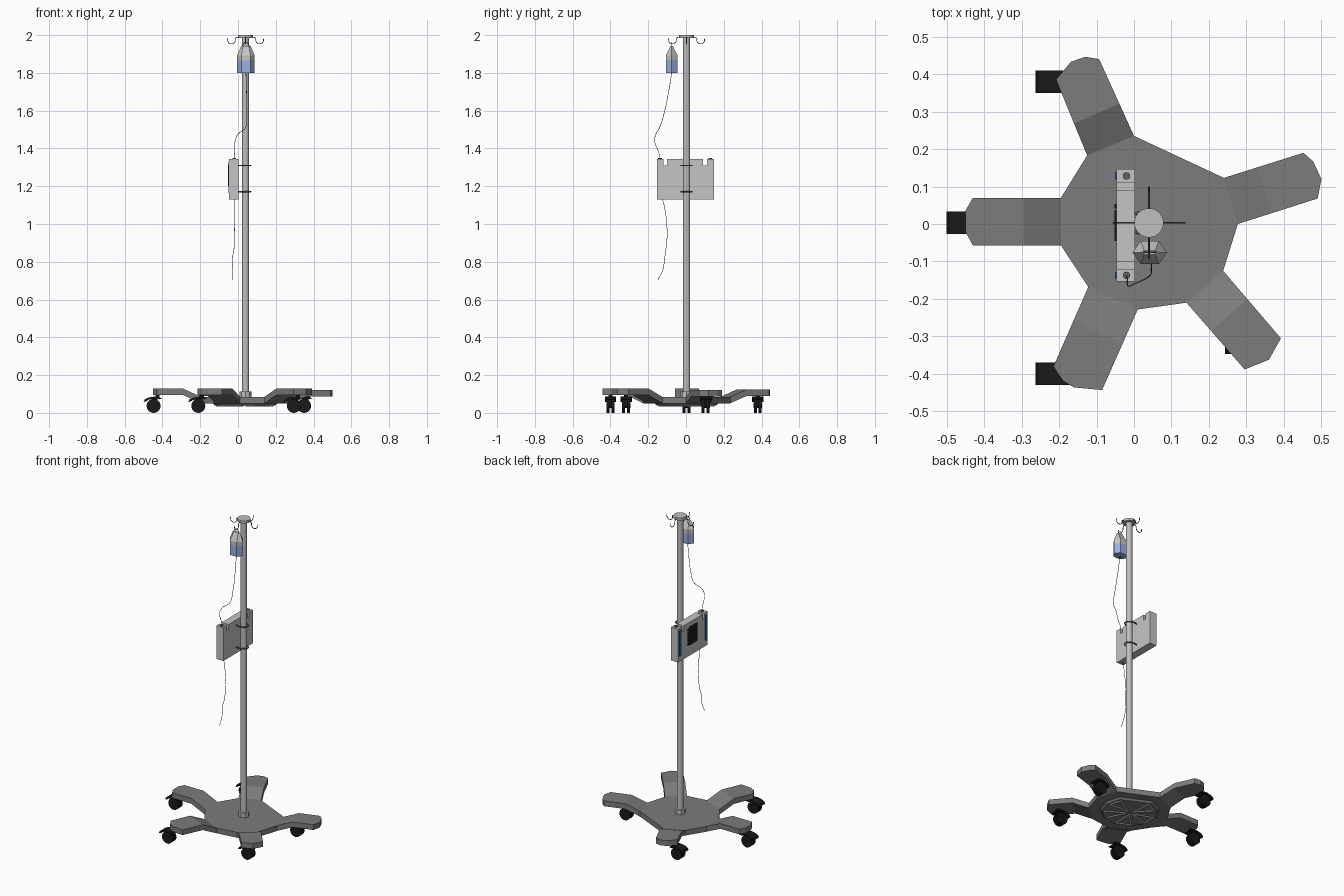
import bpy, bmesh, math
from mathutils import Vector

cube = bpy.data.objects.get("Cube")
if cube:
    bpy.data.objects.remove(cube, do_unlink=True)


def material(name, r, g, b):
    m = bpy.data.materials.new(name)
    m.use_nodes = True
    m.diffuse_color = (r, g, b, 1)
    node = next(n for n in m.node_tree.nodes if n.type == 'BSDF_PRINCIPLED')
    node.inputs["Base Color"].default_value = (r, g, b, 1)
    return m


DARK = material("dark grey", .2, .2, .2)
STEEL = material("steel grey", .52, .52, .52)
SHELL = material("light grey", .56, .56, .56)
BLACK = material("black", .01, .01, .01)
FLUID = material("pale blue", .33, .43, .75)
BLUE = material("deep blue", .02, .09, .38)
WIRE = material("wire grey", .12, .12, .12)


def finish(name, bm, *mats):
    bmesh.ops.recalc_face_normals(bm, faces=bm.faces)
    mesh = bpy.data.meshes.new(name)
    bm.to_mesh(mesh)
    bm.free()
    for m in mats:
        mesh.materials.append(m)
    ob = bpy.data.objects.new(name, mesh)
    bpy.context.collection.objects.link(ob)
    return ob


def smooth(ob):
    bpy.ops.object.select_all(action='DESELECT')
    ob.select_set(True)
    bpy.context.view_layer.objects.active = ob
    bpy.ops.object.shade_smooth_by_angle()


def loft(name, rings, *mats):
    """Closed skin through rings of equal point count."""
    bm = bmesh.new()
    rows = [[bm.verts.new(p) for p in ring] for ring in rings]
    n = len(rows[0])
    for a, b in zip(rows, rows[1:]):
        for i in range(n):
            bm.faces.new((a[i], a[(i + 1) % n], b[(i + 1) % n], b[i]))
    bm.faces.new(rows[0])
    bm.faces.new(rows[-1])
    return finish(name, bm, *mats)


def cylinder(name, center, radius, length, mat, axis='z', sides=24):
    c, rings = Vector(center), []
    for h in (-length / 2, length / 2):
        ring = []
        for i in range(sides):
            t = 2 * math.pi * i / sides
            u, v = radius * math.cos(t), radius * math.sin(t)
            ring.append(c + Vector((u, v, h) if axis == 'z' else (u, h, v)))
        rings.append(ring)
    ob = loft(name, rings, mat)
    smooth(ob)
    return ob


def box(name, lo, hi, mat):
    return loft(name, [[(x, y, z) for x, y in ((lo[0], lo[1]), (hi[0], lo[1]), (hi[0], hi[1]), (lo[0], hi[1]))]
                       for z in (lo[2], hi[2])], mat)


def wire(name, points, radius, mat, closed=False):
    cu = bpy.data.curves.new(name, 'CURVE')
    cu.dimensions = '3D'
    cu.bevel_depth, cu.bevel_resolution = radius, 1
    cu.resolution_u, cu.use_fill_caps = 6, True
    sp = cu.splines.new('BEZIER')
    sp.bezier_points.add(len(points) - 1)
    for bp, p in zip(sp.bezier_points, points):
        bp.co = p
        bp.handle_left_type = bp.handle_right_type = 'AUTO'
    sp.use_cyclic_u = closed
    cu.materials.append(mat)
    ob = bpy.data.objects.new(name, cu)
    bpy.context.collection.objects.link(ob)
    bpy.ops.object.select_all(action='DESELECT')
    ob.select_set(True)
    bpy.context.view_layer.objects.active = ob
    bpy.ops.object.convert(target='MESH')


# Star base: hub outline, each pair of points is the root of one arm
hub = [(-.195, .07), (-.195, -.057), (-.122, -.168), (.01, -.228), (.14, -.21),
       (.238, -.125), (.277, 0), (.24, .123), (0, .235), (-.125, .183)]
tips = [[(-.43, .07), (-.45, .035), (-.45, -.02), (-.43, -.057)],
        [(-.215, -.38), (-.19, -.418), (-.16, -.436), (-.085, -.443)],
        [(.295, -.388), (.36, -.362), (.392, -.305)],
        [(.49, .068), (.5, .12), (.478, .167), (.452, .19)],
        [(-.093, .44), (-.13, .446), (-.168, .433), (-.208, .385)]]
tip_heights = [.13, .13, .13, .122, .124]
HUB_Z, THICK = .085, .034
bm = bmesh.new()
core = [bm.verts.new((x, y, HUB_Z)) for x, y in hub]
bm.faces.new(core)
for i, (tip, z) in enumerate(zip(tips, tip_heights)):
    a, b = core[2 * i], core[2 * i + 1]
    end = [bm.verts.new((x, y, z)) for x, y in tip]
    knees = []
    for root, far in ((a, end[0]), (b, end[-1])):
        p = root.co.lerp(far.co, .42)
        knees.append(bm.verts.new((p.x, p.y, z)))
    bm.faces.new((a, knees[0], knees[1], b))
    bm.faces.new([knees[0]] + end + [knees[1]])
ext = bmesh.ops.extrude_face_region(bm, geom=bm.faces[:], use_keep_orig=True)
for v in ext['geom']:
    if isinstance(v, bmesh.types.BMVert):
        v.co.z -= THICK
finish("star_base", bm, DARK)

# Underside plate with wedge shaped ribs
mid = Vector((.03, 0))
loft("under_plate", [[(mid.x + (x - mid.x) * s, y * s, z) for x, y in hub]
                     for s, z in ((.68, .04), (.74, .053))], DARK)


def rib(a, b):
    d = (b - a).normalized() * .006
    n = Vector((-d.y, d.x))
    loft("under_rib", [[(p.x, p.y, z) for p in (a - n, b - n, b + n, a + n)] for z in (.034, .042)], STEEL)


for i in range(5):
    a, b = [mid + (Vector(hub[2 * i + k]) - mid) * .62 for k in (0, 1)]
    c = mid + ((a + b) / 2 - mid) * .15
    rib(c, a)
    rib(c, b)
    rib(a, b)

# Casters, all rolling along x
hood = [(-.053, .058), (-.048, .07), (-.03, .08), (0, .086), (.03, .084), (.045, .074),
        (.03, .072), (0, .076), (-.025, .07), (-.04, .06)]
for x, y in ((-.447, .003), (-.21, -.4), (.296, -.317), (.35, .104), (-.21, .38)):
    for side in (-1, 1):
        cylinder("caster_wheel", (x, y + side * .013, .037), .037, .016, BLACK, 'y')
    cylinder("caster_axle", (x, y, .04), .014, .044, BLACK, 'y', 12)
    loft("caster_hood", [[(x + u, y + s, w) for u, w in hood] for s in (-.03, .03)], BLACK)
    box("caster_fork", (x - .012, y - .006, .035), (x + .022, y + .006, .078), BLACK)
    cylinder("caster_stem", (x + .02, y, .09), .011, .022, BLACK, sides=12)

# Pole, foot collar and top disc
PX, PY = .04, .003
cylinder("pole", (PX, PY, 1.035), .019, 1.91, STEEL)
cylinder("foot_collar", (PX, PY, .099), .031, .03, STEEL, sides=8)
cylinder("top_disc", (PX, PY, 1.992), .039, .016, STEEL, sides=28)

# Four hooks around the disc
for i in range(4):
    t = i * math.pi / 2
    path = ((.03, 1.988), (.052, 1.985), (.056, 1.965), (.07, 1.954), (.09, 1.96), (.096, 1.982))
    wire("hook", [(PX + r * math.cos(t), PY + r * math.sin(t), z) for r, z in path], .0022, WIRE)

# Fluid bag, hexagonal, lower half filled
BX, BY = .042, -.076
sections = [(1.8, .046, .024, .031), (1.865, .046, .024, .031), (1.893, .046, .024, .031), (1.943, .025, .015, .005)]
bag = loft("fluid_bag", [[(BX + u, BY + v, z) for u, v in
                          ((-w, 0), (-m, -d), (m, -d), (w, 0), (m, d), (-m, d))]
                         for z, w, m, d in sections], SHELL, FLUID)
for f in bag.data.polygons:
    f.material_index = 1 if f.center.z < 1.86 else 0
wire("bag_loop", [(BX - .018, BY, 1.938), (BX - .012, BY, 1.955), (BX, BY, 1.963),
                  (BX + .012, BY, 1.955), (BX + .018, BY, 1.938)], .002, WIRE)

# Pump case with two slots in its top edge
outline = [(-.153, 1.13), (.147, 1.13), (.147, 1.345), (.11, 1.345), (.11, 1.31), (.09, 1.31), (.09, 1.345),
           (-.1, 1.345), (-.1, 1.31), (-.12, 1.31), (-.12, 1.345), (-.153, 1.345)]
loft("pump_case", [[(x, y, z) for y, z in outline] for x in (-.047, .003)], SHELL)
for y in (-.137, .128):
    box("pump_blue_strip", (-.051, y - .009, 1.165), (-.046, y + .009, 1.33), BLUE)
    cylinder("pump_port", (-.02, y, 1.346), .01, .008, WIRE, sides=12)
box("pump_screen", (-.052, -.045, 1.2), (-.046, .038, 1.315), BLACK)
for k in range(5):
    z = 1.205 + k * .022
    box("pump_button", (-.052, .042, z), (-.046, .053, z + .014), BLACK)

# Clamp rings joining pump and pole
for z in (1.31, 1.17):
    wire("clamp", [(-.002, PY + .024, z), (PX, PY + .027, z), (PX + .027, PY, z),
                   (PX, PY - .027, z), (-.002, PY - .024, z)], .004, WIRE)

# Tubing above and below the pump
wire("upper_tube", [(BX, BY, 1.8), (.045, -.092, 1.7), (.046, -.12, 1.57), (.04, -.14, 1.51), (.0, -.16, 1.475),
                    (-.015, -.166, 1.44), (-.018, -.145, 1.38), (-.02, -.137, 1.345)], .0015, WIRE)
wire("lower_tube", [(-.018, -.125, 1.135), (-.017, -.112, 1.08), (-.019, -.1, .95), (-.022, -.107, .86),
                    (-.03, -.113, .82), (-.028, -.122, .76), (-.027, -.148, .705)], .0015, WIRE)
